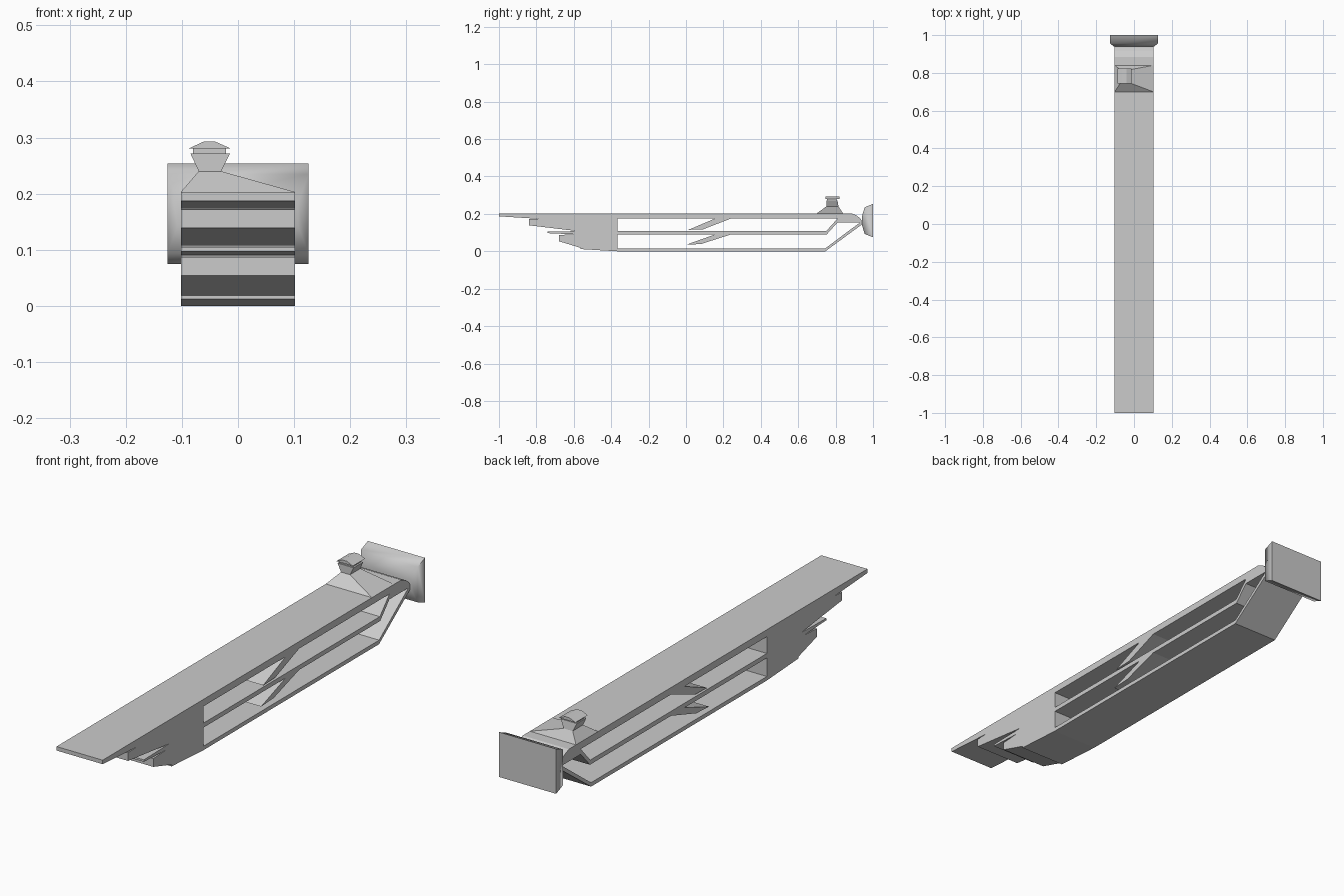
import bpy, bmesh, math

if "Cube" in bpy.data.objects:
    bpy.data.objects.remove(bpy.data.objects["Cube"])


def side_prism(name, outlines, half_width):
    """Extrude (y, z) outlines along x; inner outlines become holes."""
    curve = bpy.data.curves.new(name, 'CURVE')
    curve.dimensions = '2D'
    curve.fill_mode = 'BOTH'
    curve.extrude = half_width
    for pts in outlines:
        spline = curve.splines.new('POLY')
        spline.points.add(len(pts) - 1)
        for p, (y, z) in zip(spline.points, pts):
            p.co = (y, z, 0, 1)
        spline.use_cyclic_u = True
    obj = bpy.data.objects.new(name, curve)
    bpy.context.collection.objects.link(obj)
    obj.rotation_euler = (math.pi / 2, 0, math.pi / 2)
    bpy.ops.object.select_all(action='DESELECT')
    obj.select_set(True)
    bpy.context.view_layer.objects.active = obj
    bpy.ops.object.convert(target='MESH')
    obj = bpy.context.view_layer.objects.active
    bm = bmesh.new()
    bm.from_mesh(obj.data)
    bmesh.ops.remove_doubles(bm, verts=bm.verts, dist=1e-5)
    bmesh.ops.recalc_face_normals(bm, faces=bm.faces)
    for f in bm.faces:
        f.smooth = False
    bm.to_mesh(obj.data)
    bm.free()
    return obj


def loft(name, rings):
    """Skin a stack of four-cornered rings and cap both ends."""
    bm = bmesh.new()
    loops = [[bm.verts.new(p) for p in ring] for ring in rings]
    for a, b in zip(loops, loops[1:]):
        for i in range(4):
            j = (i + 1) % 4
            bm.faces.new((a[i], a[j], b[j], b[i]))
    bm.faces.new(loops[0])
    bm.faces.new(loops[-1])
    bmesh.ops.recalc_face_normals(bm, faces=bm.faces)
    mesh = bpy.data.meshes.new(name)
    bm.to_mesh(mesh)
    bm.free()
    obj = bpy.data.objects.new(name, mesh)
    bpy.context.collection.objects.link(obj)
    return obj


def flat_ring(x0, x1, y0, y1, z):
    return [(x0, y0, z), (x1, y0, z), (x1, y1, z), (x0, y1, z)]


def upright_ring(x, z0, z1, y):
    return [(-x, y, z0), (x, y, z0), (x, y, z1), (-x, y, z1)]


# Main frame: stepped nose, rails and tail, with two windows holding fins
outer = [(-1, .203), (-1, .187), (-.84, .177), (-.79, .174), (-.84, .172),
         (-.84, .139), (-.58, .108), (-.74, .105), (-.74, .097), (-.60, .091),
         (-.68, .087), (-.68, .054), (-.565, .019), (-.565, .012), (-.365, 0),
         (.745, 0), (.94, .143), (.945, .155), (.935, .172), (.915, .19),
         (.885, .203)]
upper_window = [(-.365, .108), (.75, .108), (.81, .175), (.24, .175),
                (.09, .117), (.013, .115), (.155, .175), (-.365, .175)]
lower_window = [(-.365, .016), (.745, .016), (.93, .154), (.81, .154),
                (.752, .09), (.24, .09), (.08, .039), (0, .035),
                (.155, .09), (-.365, .09)]
side_prism('main_frame', [outer, upper_window, lower_window], .102)

# Bevelled end plate
plate = loft('end_plate', [upright_ring(.126, .075, .254, 1.0),
                           upright_ring(.126, .093, .235, .955),
                           upright_ring(.107, .143, .184, .94)])
bpy.ops.object.select_all(action='DESELECT')
plate.select_set(True)
bpy.context.view_layer.objects.active = plate
bpy.ops.object.shade_smooth_by_angle(angle=math.radians(55))

# Offset top knob: flared foot, pinched neck, collar and peaked cap
loft('top_knob', [flat_ring(-.102, .102, .70, .84, .203),
                  flat_ring(-.07, -.03, .75, .815, .24),
                  flat_ring(-.085, -.014, .75, .81, .272),
                  flat_ring(-.08, -.021, .755, .805, .272),
                  flat_ring(-.08, -.021, .755, .805, .281),
                  flat_ring(-.087, -.014, .745, .822, .281),
                  flat_ring(-.061, -.041, .745, .822, .293)])
